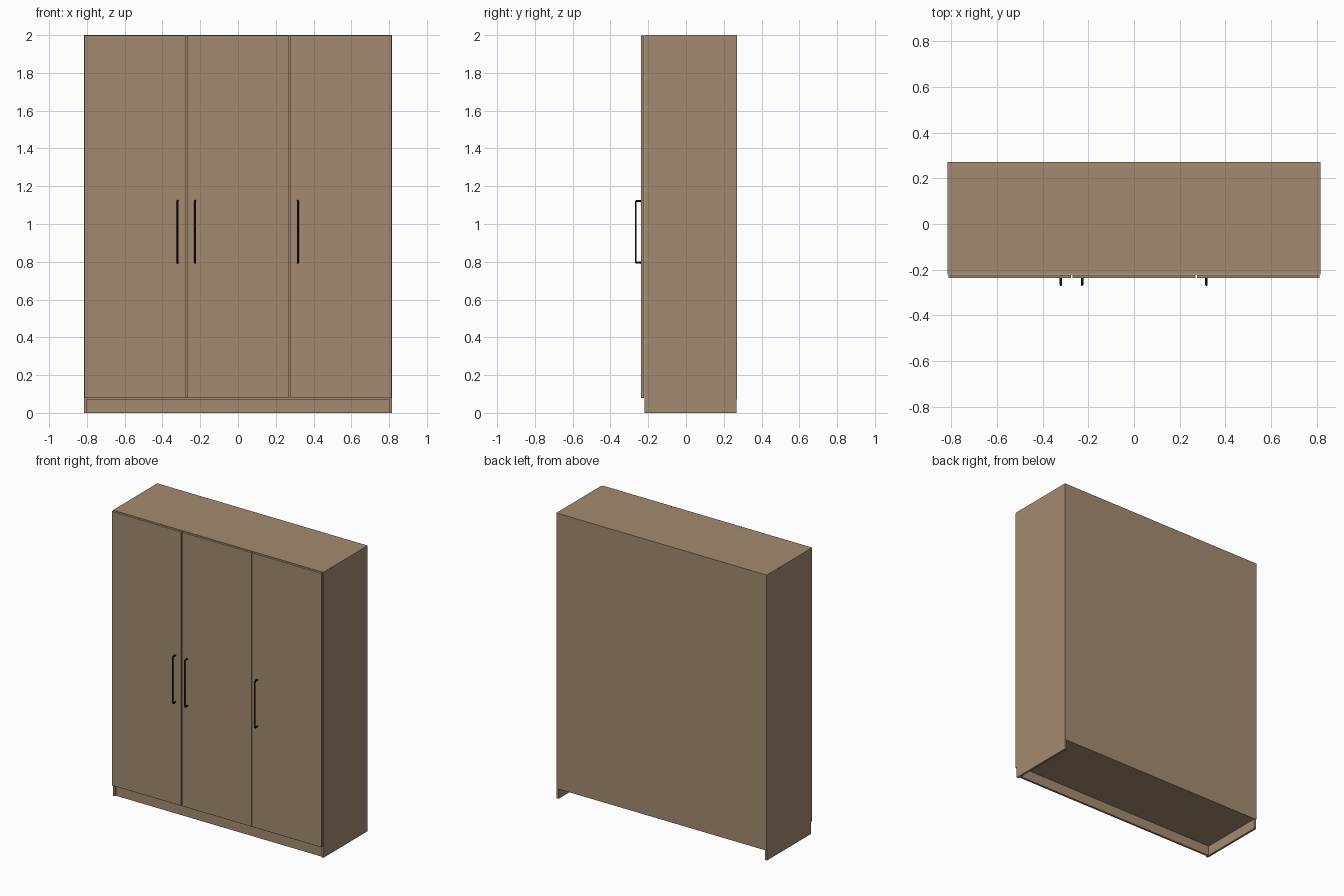
import bpy
from mathutils import Vector

if "Cube" in bpy.data.objects:
    bpy.data.objects.remove(bpy.data.objects["Cube"])


def material(name, rgb):
    m = bpy.data.materials.new(name)
    m.diffuse_color = (*rgb, 1)
    m.use_nodes = True
    m.node_tree.nodes["Principled BSDF"].inputs["Base Color"].default_value = m.diffuse_color
    return m


wood = material("light_brown_wood", (0.37, 0.258, 0.162))
black = material("black_metal", (0.012, 0.012, 0.012))


def panel(name, lo, hi):
    """Board spanning two opposite corners."""
    lo, hi = Vector(lo), Vector(hi)
    bpy.ops.mesh.primitive_cube_add(size=1, location=(lo + hi) / 2)
    ob = bpy.context.object
    ob.name = name
    ob.scale = hi - lo
    bpy.ops.object.transform_apply(location=False, rotation=False, scale=True)
    ob.data.materials.append(wood)
    return ob


W, T = 0.815, 0.015            # half width, board thickness
FRONT, BACK = -0.22, 0.271     # carcass depth
BASE = 0.07                    # underside of the floor board

# Carcass
for side, s in (("left", -1), ("right", 1)):
    x0, x1 = sorted((s * W, s * (W - T)))
    panel(side + "_side", (x0, FRONT, 0), (x1, BACK - 0.003, 2 - T))
panel("top_board", (-W, FRONT, 2 - T), (W, BACK, 2))
panel("floor_board", (-W + T, FRONT, BASE), (W - T, BACK - 0.003, BASE + T))
panel("back_board", (-W, BACK - 0.003, BASE), (W, BACK, 2 - T))
panel("plinth", (-W + T, FRONT + 0.01, 0), (W - T, FRONT + 0.01 + T, BASE))

# Inner divider behind the gap between the second and third doors
panel("divider", (0.272 - T / 2, FRONT, BASE + T), (0.272 + T / 2, BACK - 0.003, 2 - T))

# Three doors with narrow gaps
edges = (-W, -0.272, 0.272, W)
for i in range(3):
    panel(f"door_{i + 1}", (edges[i] + 0.003, -0.237, 0.08),
          (edges[i + 1] - 0.003, FRONT - 0.002, 1.998))


def handle(name, x):
    """Bent rod pull with softly rounded corners."""
    yd, yo, z0, z1, c = -0.236, -0.266, 0.795, 1.122, 0.004
    pts = [(yd, z0), (yo + c, z0), (yo, z0 + c),
           (yo, z1 - c), (yo + c, z1), (yd, z1)]
    cu = bpy.data.curves.new(name, "CURVE")
    cu.dimensions = "3D"
    cu.bevel_depth = 0.0055
    cu.bevel_resolution = 2
    cu.use_fill_caps = True
    sp = cu.splines.new("POLY")
    sp.points.add(len(pts) - 1)
    for p, (y, z) in zip(sp.points, pts):
        p.co = (x, y, z, 1)
    ob = bpy.data.objects.new(name, cu)
    bpy.context.collection.objects.link(ob)
    cu.materials.append(black)
    bpy.ops.object.select_all(action="DESELECT")
    ob.select_set(True)
    bpy.context.view_layer.objects.active = ob
    bpy.ops.object.convert(target="MESH")
    bpy.ops.object.shade_smooth_by_angle()


# Door pulls: a pair at the left gap, one on the right door
for i, x in enumerate((-0.32, -0.227, 0.317)):
    handle(f"handle_{i + 1}", x)
